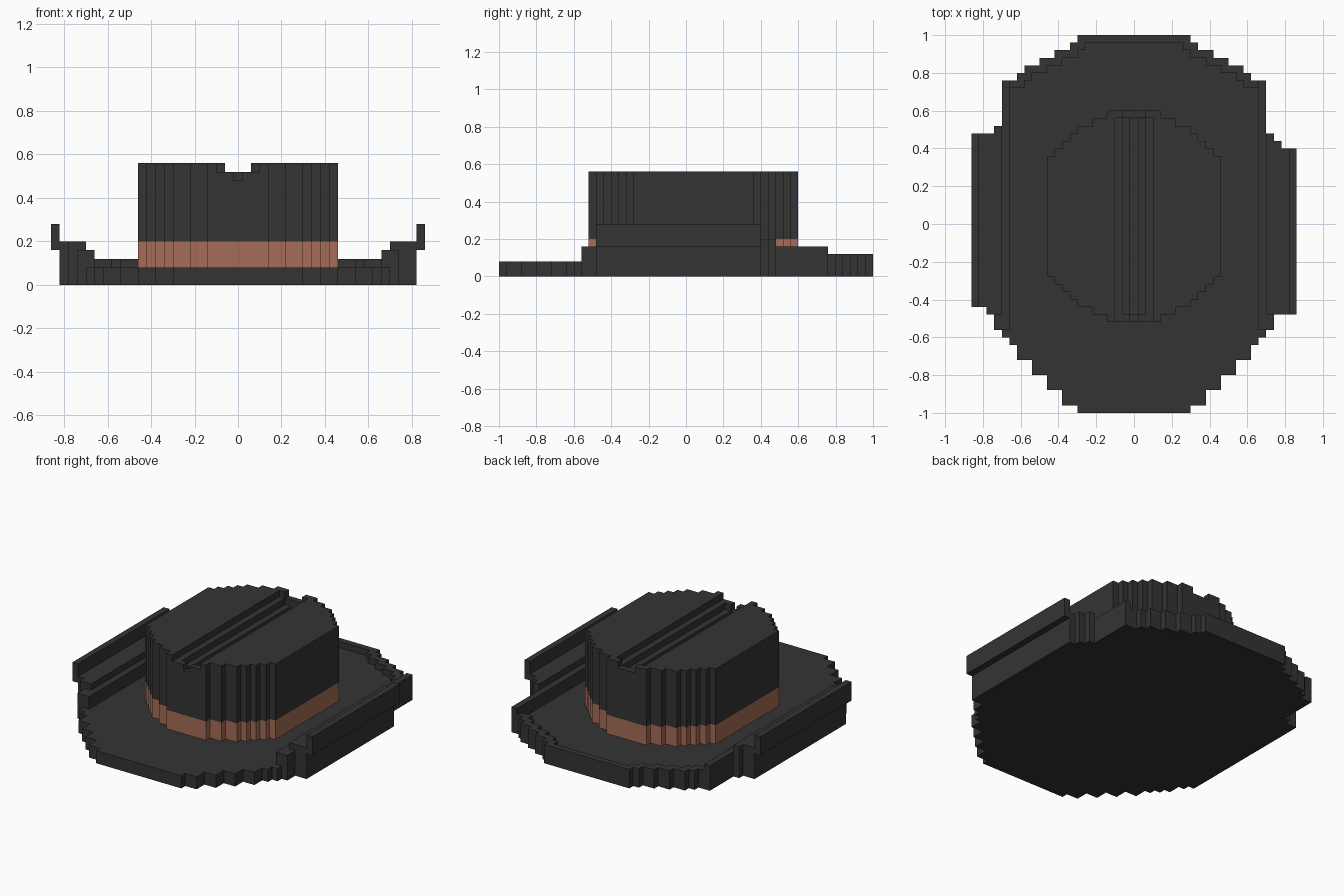
import bpy, bmesh

if "Cube" in bpy.data.objects:
    bpy.data.objects.remove(bpy.data.objects["Cube"])


def material(name, rgb):
    m = bpy.data.materials.new(name)
    m.diffuse_color = (*rgb, 1)
    m.use_nodes = True
    m.node_tree.nodes["Principled BSDF"].inputs["Base Color"].default_value = m.diffuse_color
    return m


CHARCOAL = material("charcoal_felt", (0.034, 0.034, 0.034))
TERRACOTTA = material("terracotta_band", (0.38, 0.15, 0.096))


def prism(name, pts, z0, z1, mat=CHARCOAL):
    """Extrude a flat plan outline from z0 to z1."""
    bm = bmesh.new()
    face = bm.faces.new([bm.verts.new((x, y, z0)) for x, y in pts])
    new = bmesh.ops.extrude_face_region(bm, geom=[face], use_keep_orig=True)["geom"]
    for v in new:
        if isinstance(v, bmesh.types.BMVert):
            v.co.z = z1
    bmesh.ops.recalc_face_normals(bm, faces=bm.faces)
    me = bpy.data.meshes.new(name)
    bm.to_mesh(me)
    bm.free()
    me.materials.append(mat)
    ob = bpy.data.objects.new(name, me)
    bpy.context.collection.objects.link(ob)
    return ob


def box(name, x0, x1, y0, y1, z0, z1):
    return prism(name, [(x0, y0), (x1, y0), (x1, y1), (x0, y1)], z0, z1)


def steps(y, rows):
    """Right-hand stair outline from (half width, upper y) rows."""
    pts = []
    for w, top in rows:
        pts += [(w, y), (w, top)]
        y = top
    return pts


def mirrored(pts):
    return [(-x, y) for x, y in reversed(pts)]


# Flat brim with stepped oval outline
back = [(.62, .80), (.58, .84), (.50, .88), (.42, .92), (.34, .96), (.30, 1)]
brim = steps(-1, [(.30, -.96), (.38, -.88), (.46, -.80), (.54, -.72),
                  (.62, -.64), (.66, -.60), (.70, .76)] + back)
prism("brim", brim + mirrored(brim), 0, .08)

# Thin raised edge around the back
outer = steps(.72, [(.66, .76)] + back)
inner = steps(.72, [(.58, .76), (.54, .80), (.46, .84), (.38, .88), (.30, .92), (.26, .96)])
prism("back_rim", outer + mirrored(outer) + [(-x, y) for x, y in inner] + inner[::-1], .08, .12)

# Curled sides: low rim, front tab, ledge and hanging outer lip
for side, s in (("right", 1), ("left", -1)):
    box(side + "_rim", s * .66, s * .70, -.56, .76, .08, .16)
    box(side + "_front_tab", s * .70, s * .74, -.56, -.48, 0, .16)
prism("right_ledge", [(.70, -.48), (.82, -.48), (.82, .40), (.78, .40),
                      (.78, .44), (.74, .44), (.74, .48), (.70, .48)], 0, .20)
prism("left_ledge", [(-.70, -.48), (-.78, -.48), (-.78, -.44), (-.82, -.44),
                     (-.82, .48), (-.74, .48), (-.74, .52), (-.70, .52)], 0, .20)
box("right_lip", .82, .86, -.48, .40, .16, .28)
box("left_lip", -.86, -.82, -.44, .48, .16, .28)

# Hat band and crown share one outline
half = steps(-.52, [(.14, -.48), (.22, -.44), (.30, -.40), (.34, -.36), (.38, -.32),
                    (.42, -.28), (.46, .36), (.42, .40), (.38, .44), (.34, .48),
                    (.30, .52), (.22, .56), (.14, .60)])
plan = half + mirrored(half)
prism("hat_band", plan, .08, .20, TERRACOTTA)
crown = prism("crown", plan, .20, .56)

# Stepped crease cut along the crown top: half width, y range, floor height
for w, y0, y1, z in ((.10, -.70, .56, .52), (.06, -.70, .70, .52), (.06, -.48, .56, .48),
                     (.02, -.70, .56, .48), (.02, -.48, .56, .44)):
    cutter = box("crease_cutter", -w, w, y0, y1, z, .70)
    cutter.hide_render = True
    mod = crown.modifiers.new("crease", 'BOOLEAN')
    mod.operation = 'DIFFERENCE'
    mod.solver = 'EXACT'
    mod.object = cutter
    bpy.context.view_layer.objects.active = crown
    bpy.ops.object.modifier_apply(modifier=mod.name)
    bpy.data.objects.remove(cutter)
